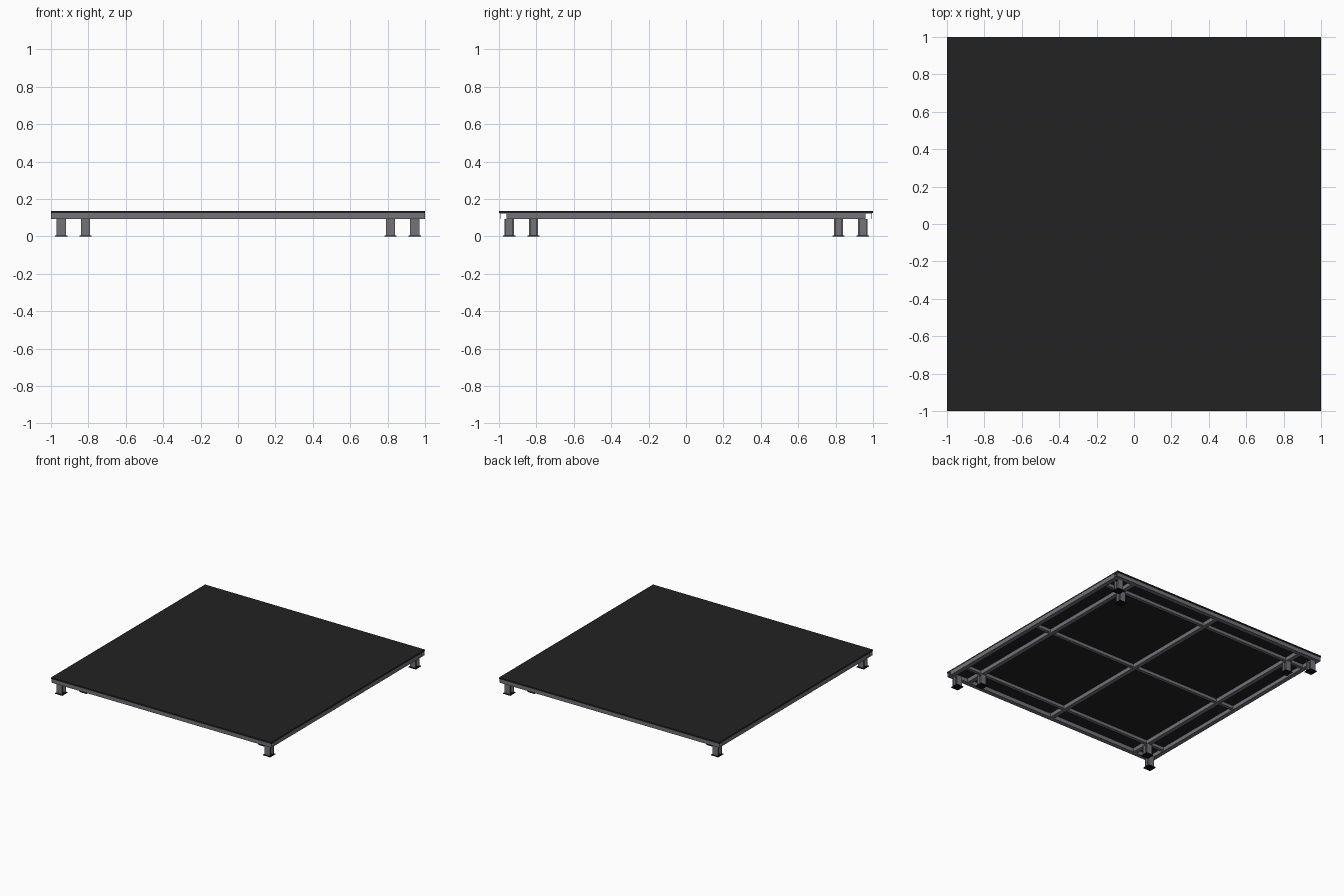
import bpy
import bmesh
from mathutils import Matrix, Vector

cube = bpy.data.objects.get("Cube")
if cube:
    bpy.data.objects.remove(cube, do_unlink=True)


def material(name, r, g, b):
    mat = bpy.data.materials.new(name)
    mat.use_nodes = True
    mat.diffuse_color = (r, g, b, 1)
    mat.node_tree.nodes["Principled BSDF"].inputs["Base Color"].default_value = (r, g, b, 1)
    return mat


deck_black = material("deck black", 0.016, 0.016, 0.016)
steel_grey = material("steel grey", 0.17, 0.17, 0.19)
foot_black = material("foot black", 0.006, 0.006, 0.006)


def finish(name, bm, mat):
    bmesh.ops.recalc_face_normals(bm, faces=bm.faces)
    mesh = bpy.data.meshes.new(name)
    bm.to_mesh(mesh)
    bm.free()
    mesh.materials.append(mat)
    obj = bpy.data.objects.new(name, mesh)
    bpy.context.collection.objects.link(obj)
    return obj


def add_box(bm, center, size):
    place = Matrix.Translation(center) @ Matrix.Diagonal(Vector((*size, 1)))
    bmesh.ops.create_cube(bm, size=1, matrix=place)


def box(name, center, size, mat):
    bm = bmesh.new()
    add_box(bm, center, size)
    return finish(name, bm, mat)


def tube(name, axis, offset, length, width, z_low, z_high, wall=0.002):
    """Open-ended rectangular tube along x or y."""
    bm = bmesh.new()
    rings = []
    for end in (-length / 2, length / 2):
        for inset in (0, wall):
            w = width / 2 - inset
            corners = [(-w, z_low + inset), (w, z_low + inset),
                       (w, z_high - inset), (-w, z_high - inset)]
            rings.append([bm.verts.new((end, offset + s, z) if axis == "x"
                                       else (offset + s, end, z)) for s, z in corners])
    outer_a, inner_a, outer_b, inner_b = rings
    for first, second in ((outer_a, outer_b), (inner_a, inner_b),
                          (outer_a, inner_a), (outer_b, inner_b)):
        for i in range(4):
            j = (i + 1) % 4
            bm.faces.new((first[i], first[j], second[j], second[i]))
    return finish(name, bm, steel_grey)


# Deck panel
TOP, DECK_BOTTOM, FRAME_BOTTOM = 0.136, 0.124, 0.092
box("deck_panel", (0, 0, (TOP + DECK_BOTTOM) / 2), (2, 2, TOP - DECK_BOTTOM), deck_black)

# Outer frame: full-length front and back rails, side rails fitted between
RAIL = 0.036
EDGE = 0.995 - RAIL / 2
INNER = 0.815
SPAN = 2 * (EDGE - RAIL / 2)
for name, side in (("front", -1), ("back", 1)):
    tube(name + "_rail", "x", side * EDGE, 2, RAIL, FRAME_BOTTOM, DECK_BOTTOM)
for name, side in (("right", -1), ("left", 1)):
    tube(name + "_rail", "y", side * (1 - RAIL / 2), SPAN, RAIL, FRAME_BOTTOM, DECK_BOTTOM)

# Long joists, with slimmer cross bars between them
for name, pos in (("right", -INNER), ("middle", 0), ("left", INNER)):
    tube(name + "_joist", "y", pos, SPAN, 0.034, FRAME_BOTTOM, DECK_BOTTOM)
for name, pos in (("front", -INNER), ("middle", 0), ("back", INNER)):
    for side, start in (("right", -1), ("left", 1)):
        bar = tube(f"{name}_{side}_cross_bar", "x", pos, INNER - 0.034, 0.026,
                   0.099, DECK_BOTTOM)
        bar.location.x = start * INNER / 2
        end = tube(f"{name}_{side}_end_bar", "x", pos, 0.132, 0.026, 0.099, DECK_BOTTOM)
        end.location.x = start * 0.898

# Legs: short flanged posts on square base plates, two on each corner diagonal
LEG, PLATE = 0.05, 0.006
LEG_HEIGHT = FRAME_BOTTOM - PLATE
for sx, x_name in ((-1, "right"), (1, "left")):
    for sy, y_name in ((-1, "front"), (1, "back")):
        for reach, kind in ((0.945, "outer"), (INNER, "inner")):
            label = f"{y_name}_{x_name}_{kind}"
            x, y, z = sx * reach, sy * reach, PLATE + LEG_HEIGHT / 2
            bm = bmesh.new()
            add_box(bm, (x, y, z), (0.008, LEG - 0.016, LEG_HEIGHT))
            for flange in (-1, 1):
                add_box(bm, (x, y + flange * (LEG / 2 - 0.004), z), (LEG, 0.008, LEG_HEIGHT))
            finish(label + "_leg", bm, steel_grey)
            box(label + "_base_plate", (x, y, PLATE / 2), (0.066, 0.066, PLATE), foot_black)
